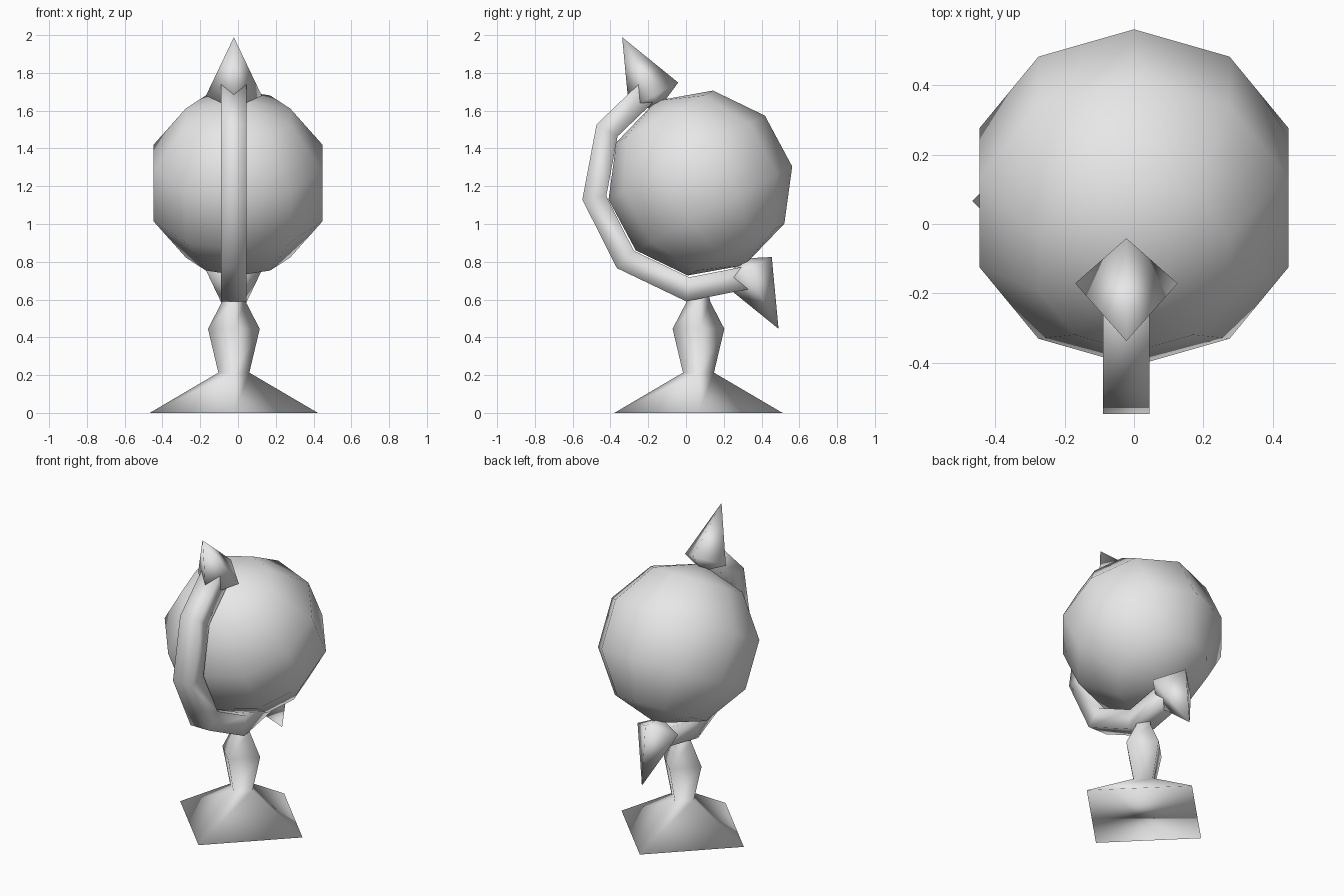
import bpy, bmesh, math
from mathutils import Vector, Matrix

if "Cube" in bpy.data.objects:
    bpy.data.objects.remove(bpy.data.objects["Cube"])

grey = bpy.data.materials.new("light_grey")
grey.diffuse_color = (0.8, 0.8, 0.8, 1)
grey.use_nodes = True
grey.node_tree.nodes["Principled BSDF"].inputs["Base Color"].default_value = grey.diffuse_color

CENTRE = Vector((0, 0.076, 1.217))   # middle of the ball
TILT = math.radians(28.2)            # lean of the spin axis towards the front
SIDE = -0.022                        # stand and arm sit slightly off centre


def finish(name, bm):
    bmesh.ops.recalc_face_normals(bm, faces=bm.faces)
    mesh = bpy.data.meshes.new(name)
    bm.to_mesh(mesh)
    bm.free()
    for p in mesh.polygons:
        p.use_smooth = True
    mesh.materials.append(grey)
    ob = bpy.data.objects.new(name, mesh)
    bpy.context.collection.objects.link(ob)
    return ob


def skin(bm, loops):
    """Bridge a list of equal vertex loops and cap both ends."""
    rings = [[bm.verts.new(co) for co in loop] for loop in loops]
    n = len(rings[0])
    for a, b in zip(rings, rings[1:]):
        for i in range(n):
            j = (i + 1) % n
            bm.faces.new((a[i], a[j], b[j], b[i]))
    bm.faces.new(rings[0])
    bm.faces.new(rings[-1])


def four_sided(profile):
    """Diamond cross-sections stacked along z from (radius, height) pairs."""
    return [[(r, 0, z), (0, r, z), (-r, 0, z), (0, -r, z)] for r, z in profile]


# Ball: ten segments, five rings, tilted
bm = bmesh.new()
bmesh.ops.create_uvsphere(bm, u_segments=10, v_segments=5, radius=0.494)
bm.transform(Matrix.Translation(CENTRE) @ Matrix.Rotation(TILT, 4, 'X'))
finish("globe_ball", bm)

# Stand: four-sided turned foot and stem
bm = bmesh.new()
skin(bm, four_sided([(0.445, 0), (0.082, 0.213), (0.137, 0.445),
                     (0.062, 0.59), (0.055, 0.63)]))
bm.transform(Matrix.Translation((SIDE, 0.066, 0)))
finish("stand", bm)

# Arm: square bar bent around the ball in the side plane
bm = bmesh.new()
loops = []
for deg in (117, 150.6, 188, 225.6, 263.2, 299):
    a = math.radians(deg)
    out = Vector((0, math.cos(a), math.sin(a)))
    mid = Vector((SIDE, CENTRE.y, CENTRE.z))
    loops.append([mid + out * r + Vector((x, 0, 0))
                  for r, x in ((0.503, -0.067), (0.631, -0.067),
                               (0.631, 0.067), (0.503, 0.067))])
skin(bm, loops)
finish("curved_arm", bm)

# Pointed knobs at both ends of the spin axis
for name, turn in (("top_knob", 0), ("bottom_knob", math.pi)):
    bm = bmesh.new()
    base = 0.524
    ring = [bm.verts.new(co) for co in four_sided([(0.148, base)])[0]]
    for z in (base + 0.352, base - 0.07):
        tip = bm.verts.new((0, 0, z))
        for i in range(4):
            bm.faces.new((ring[i], ring[(i + 1) % 4], tip))
    bm.transform(Matrix.Translation((SIDE, CENTRE.y, CENTRE.z))
                 @ Matrix.Rotation(TILT + turn, 4, 'X'))
    finish(name, bm)
